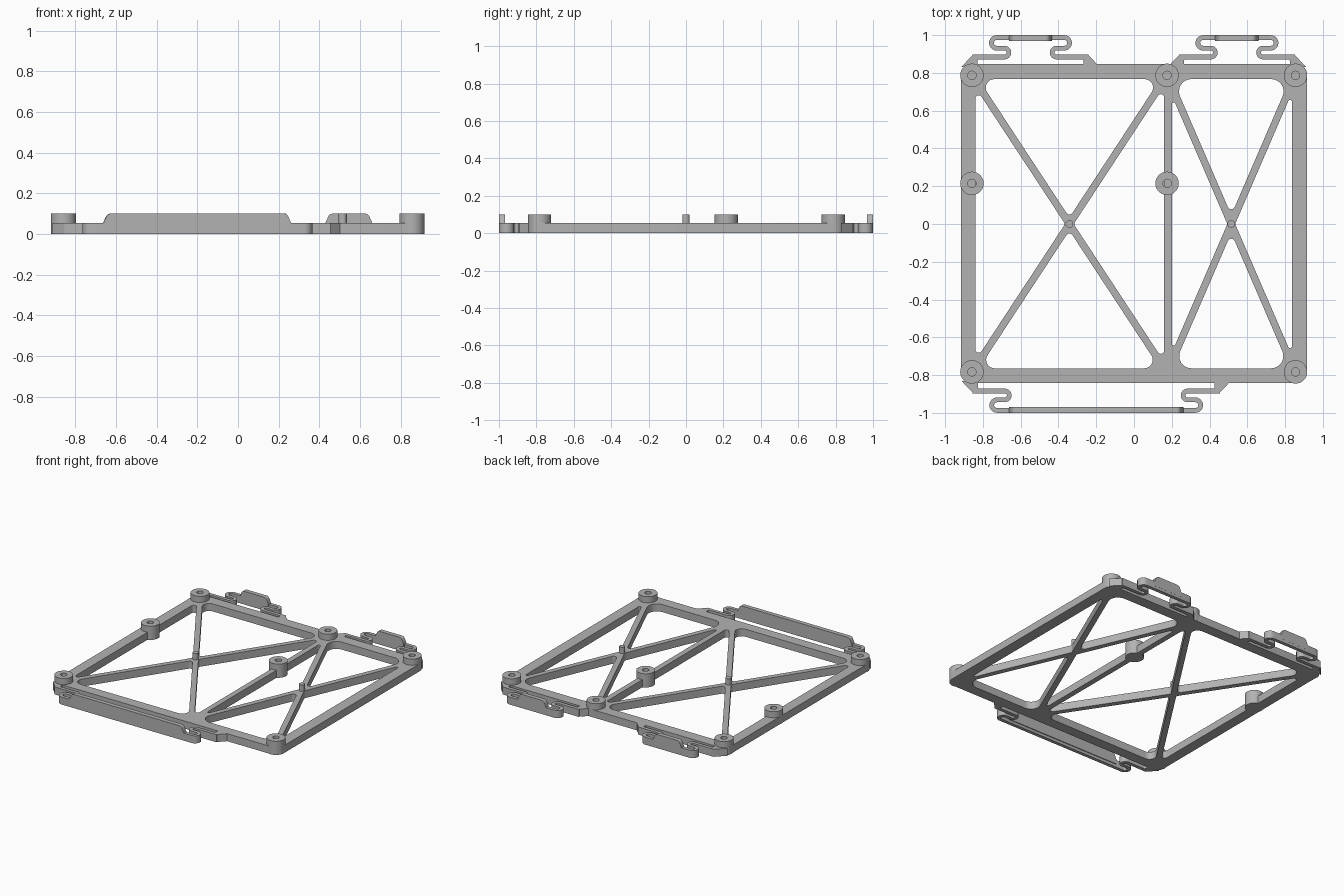
import bpy, bmesh, math
from mathutils import Vector, Matrix

if "Cube" in bpy.data.objects:
    bpy.data.objects.remove(bpy.data.objects["Cube"])

GREY = bpy.data.materials.new("grey_plastic")
GREY.diffuse_color = (0.45, 0.45, 0.45, 1)
GREY.use_nodes = True
GREY.node_tree.nodes["Principled BSDF"].inputs["Base Color"].default_value = GREY.diffuse_color
T, TOP = 0.055, 0.1            # plate thickness, height of raised parts


def finish(ob):
    ob.data.materials.clear()
    ob.data.materials.append(GREY)
    bpy.ops.object.select_all(action='DESELECT')
    ob.select_set(True)
    bpy.context.view_layer.objects.active = ob
    bpy.ops.object.shade_smooth_by_angle(angle=math.radians(32))
    return ob


def mesh_object(name, bm):
    bmesh.ops.recalc_face_normals(bm, faces=bm.faces)
    me = bpy.data.meshes.new(name)
    bm.to_mesh(me)
    bm.free()
    ob = bpy.data.objects.new(name, me)
    bpy.context.collection.objects.link(ob)
    return finish(ob)


def plate(name, loops, z0, z1, matrix=Matrix()):
    """Extrude a flat outline (first loop) with holes (other loops)."""
    cu = bpy.data.curves.new(name, 'CURVE')
    cu.dimensions, cu.fill_mode = '2D', 'BOTH'
    cu.extrude = (z1 - z0) / 2
    for loop in loops:
        sp = cu.splines.new('POLY')
        sp.points.add(len(loop) - 1)
        for p, c in zip(sp.points, loop):
            p.co = (c[0], c[1], 0, 1)
        sp.use_cyclic_u = True
    tmp = bpy.data.objects.new(name + "_curve", cu)
    bpy.context.collection.objects.link(tmp)
    dg = bpy.context.evaluated_depsgraph_get()
    me = bpy.data.meshes.new_from_object(tmp.evaluated_get(dg))
    bm = bmesh.new()
    bm.from_mesh(me)
    bpy.data.objects.remove(tmp)
    bmesh.ops.remove_doubles(bm, verts=bm.verts, dist=1e-5)
    bmesh.ops.transform(bm, verts=bm.verts,
                        matrix=matrix @ Matrix.Translation((0, 0, (z0 + z1) / 2)))
    return mesh_object(name, bm)


def rounded(points, radii, n=8):
    """Polygon with filleted corners."""
    out = []
    pts = [Vector(p) for p in points]
    for i, (p, r) in enumerate(zip(pts, radii)):
        a = (pts[i - 1] - p).normalized()
        b = (pts[(i + 1) % len(pts)] - p).normalized()
        if r == 0:
            out.append(p)
            continue
        half = a.angle(b) / 2
        c = p + (a + b).normalized() * r / math.sin(half)
        s = p + a * r / math.tan(half) - c
        e = p + b * r / math.tan(half) - c
        sweep = s.angle_signed(e)
        for k in range(n + 1):
            t = -sweep * k / n
            out.append(c + Vector((s.x * math.cos(t) - s.y * math.sin(t),
                                   s.x * math.sin(t) + s.y * math.cos(t))))
    return out


def arc(cx, cy, r, a0, a1, n=12):
    return [Vector((cx + r * math.cos(math.radians(a0 + (a1 - a0) * k / n)),
                    cy + r * math.sin(math.radians(a0 + (a1 - a0) * k / n))))
            for k in range(n + 1)]


def ribbon(path, w):
    left, right = [], []
    for i, p in enumerate(path):
        d = (path[min(i + 1, len(path) - 1)] - path[max(i - 1, 0)]).normalized()
        nrm = Vector((-d.y, d.x)) * w / 2
        left.append(p + nrm)
        right.append(p - nrm)
    return left + right[::-1]


def lathe(name, x, y, profile, n=40):
    """Revolve an (r, z) profile that starts and ends on the axis."""
    bm = bmesh.new()
    rings = []
    for r, z in profile:
        rings.append([bm.verts.new((x + r * math.cos(2 * math.pi * k / n),
                                    y + r * math.sin(2 * math.pi * k / n), z))
                      for k in range(n)])
    for a, b in zip(rings, rings[1:]):
        for k in range(n):
            bm.faces.new((a[k], a[(k + 1) % n], b[(k + 1) % n], b[k]))
    bm.faces.new(rings[0])
    bm.faces.new(rings[-1])
    return mesh_object(name, bm)


# Frame: rounded plate with four triangular openings around each diagonal cross
W = 0.019                       # half width of the diagonal struts


def cross_openings(x0, x1, cx, run, r_wide):
    y0, y1, slope = -0.764, 0.767, 0.787 / run
    dv = W * math.hypot(1, slope)          # vertical offset of a strut edge
    dh = dv / slope                        # horizontal offset of a strut edge
    holes = []
    for s, ye in ((1, y1), (-1, y0)):      # top and bottom triangles
        hw = abs(ye) / slope - dh
        holes.append(rounded([(cx, s * dv), (cx + hw, ye), (cx - hw, ye)],
                             [0.02, r_wide, r_wide]))
    for s, xe in ((1, x1), (-1, x0)):      # side triangles
        hh = abs(xe - cx) * slope - dv
        r = 0.018 if run > 0.4 else 0.01
        holes.append(rounded([(cx + s * dh, 0), (xe, hh), (xe, -hh)], [0.02, r, r]))
    return holes


outline = rounded([(-0.917, -0.842), (0.917, -0.842), (0.917, 0.848), (-0.917, 0.848)],
                  [0.06] * 4)
plate("frame", [outline] + cross_openings(-0.84, 0.16, -0.342, 0.517, 0.045)
      + cross_openings(0.2, 0.836, 0.515, 0.34, 0.065), 0, T)

# Mounting bosses with blind screw holes
for i, (x, y) in enumerate([(-0.858, 0.787), (0.175, 0.787), (0.855, 0.787),
                            (-0.858, 0.215), (0.175, 0.215),
                            (-0.858, -0.783), (0.855, -0.783)]):
    lathe(f"boss_{i + 1}", x, y,
          [(0.062, 0), (0.062, TOP), (0.022, TOP), (0.022, 0.04)])

# Locating pins on the strut crossings
for i, x in enumerate((-0.342, 0.515)):
    lathe(f"pin_{i + 1}", x, 0, [(0.02, 0), (0.02, TOP)], 24)


# Spring clips: folded spring band, two anchors and a raised grip tab
def clip(name, cx, h, side):
    e = h + 0.148
    half = ([Vector((e - 0.06, 0.884))] + arc(h - 0.082, 0.9075, 0.0235, 270, 90)
            + arc(h - 0.041, 0.959, 0.028, -90, 90))
    path = half + [Vector((-p.x, p.y)) for p in reversed(half)]
    place = lambda pts: [(cx + p[0], side * p[1]) for p in pts]
    plate(name + "_spring", [place(ribbon(path, 0.025))], 0, T)
    for s, label in ((-1, "left"), (1, "right")):
        pts = rounded([(e, 0.83), (e - 0.064, 0.8965), (e - 0.1, 0.8965),
                       (e - 0.1, 0.8715), (e - 0.088, 0.8715), (e - 0.088, 0.83)],
                      [0, 0.03, 0, 0, 0.008, 0])
        plate(f"{name}_{label}_anchor", [place([(s * p[0], p[1]) for p in pts])], 0, T)
    a, b = h - 0.105, h - 0.125
    tab = rounded([(cx - a, 0.02), (cx + a, 0.02), (cx + a, T), (cx + b, TOP),
                   (cx - b, TOP), (cx - a, T)], [0, 0, 0, 0.025, 0.025, 0])
    y = sorted((-side * 0.9685, -side))
    plate(name + "_tab", [tab], y[0], y[1], Matrix.Rotation(math.pi / 2, 4, 'X'))


clip("back_left_clip", -0.548, 0.22, 1)
clip("back_right_clip", 0.545, 0.22, 1)
clip("front_clip", -0.2, 0.566, -1)
